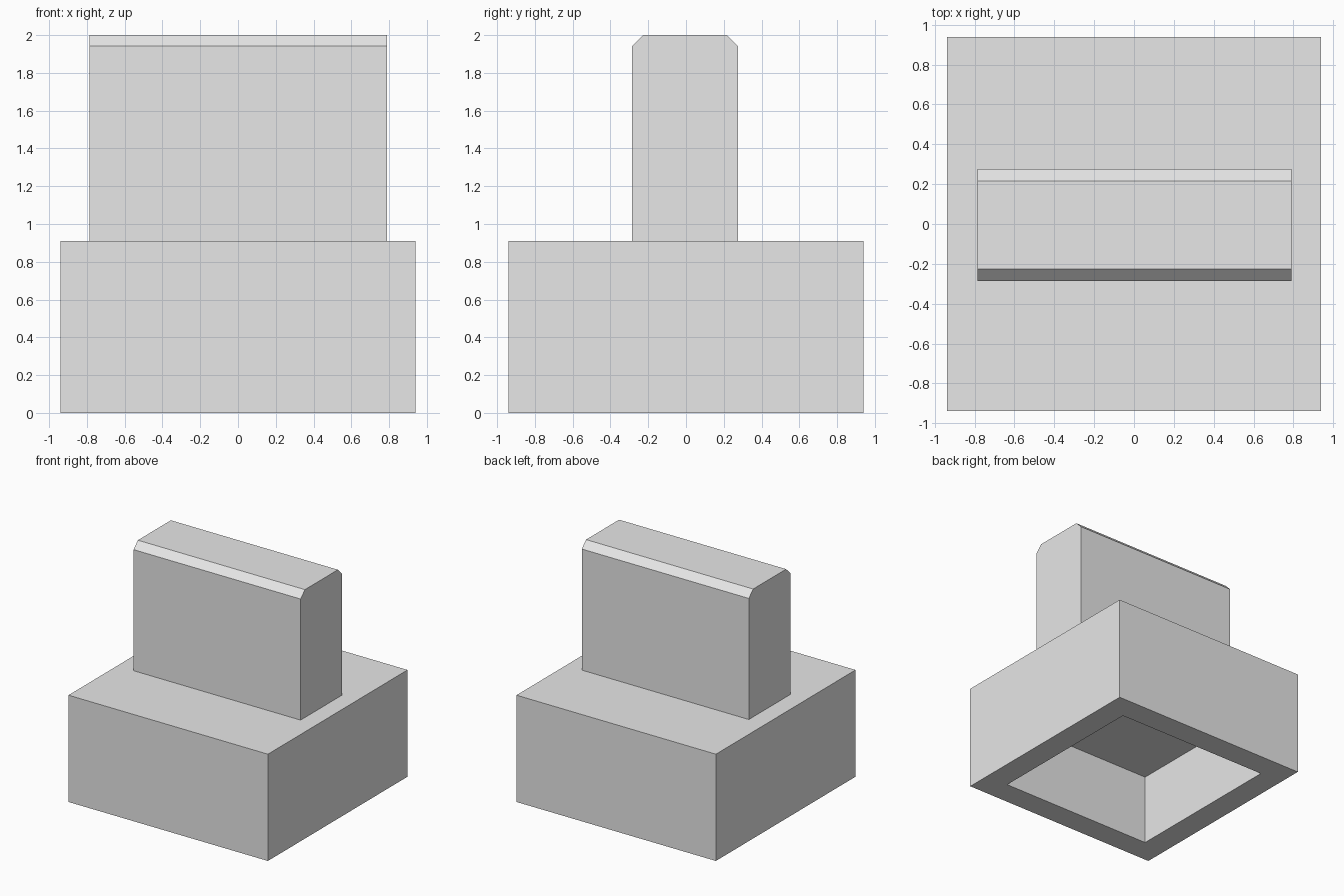
import bpy
import bmesh
from mathutils import Vector

default_cube = bpy.data.objects.get("Cube")
if default_cube:
    bpy.data.objects.remove(default_cube, do_unlink=True)

# Single plain material
GREY = (0.8, 0.8, 0.8, 1.0)
grey = bpy.data.materials.new("light grey")
grey.use_nodes = True
grey.diffuse_color = GREY
grey.node_tree.nodes["Principled BSDF"].inputs["Base Color"].default_value = GREY


def box(low, high):
    """Return a bmesh box spanning two opposite corners."""
    low, high = Vector(low), Vector(high)
    bm = bmesh.new()
    bmesh.ops.create_cube(bm, size=1)
    bmesh.ops.scale(bm, vec=high - low, verts=bm.verts)
    bmesh.ops.translate(bm, vec=(low + high) / 2, verts=bm.verts)
    bm.normal_update()
    return bm


def finish(bm, name):
    """Turn a bmesh into a named, flat-shaded object."""
    bmesh.ops.recalc_face_normals(bm, faces=bm.faces)
    mesh = bpy.data.meshes.new(name)
    bm.to_mesh(mesh)
    bm.free()
    mesh.materials.append(grey)
    obj = bpy.data.objects.new(name, mesh)
    bpy.context.collection.objects.link(obj)
    return obj


HALF = 0.94      # half width of the square base
BASE_TOP = 0.91
WALL = 0.30      # wall thickness around the socket

# Base block with a square socket in the underside
bm = box((-HALF, -HALF, 0), (HALF, HALF, BASE_TOP))
underside = min(bm.faces, key=lambda f: f.calc_center_median().z)
bmesh.ops.inset_region(bm, faces=[underside], thickness=WALL)
socket = bmesh.ops.extrude_face_region(bm, geom=[underside])
roof = [v for v in socket["geom"] if isinstance(v, bmesh.types.BMVert)]
bmesh.ops.translate(bm, vec=(0, 0, BASE_TOP - WALL), verts=roof)
if underside.is_valid:
    bmesh.ops.delete(bm, geom=[underside], context="FACES_ONLY")
finish(bm, "base_block")

# Upright slab with its two long top edges chamfered
bm = box((-0.785, -0.285, BASE_TOP), (0.79, 0.275, 2.0))
long_edges = [e for e in bm.edges
              if all(v.co.z > 1.9 for v in e.verts)
              and abs(e.verts[0].co.x - e.verts[1].co.x) > 1]
bmesh.ops.bevel(bm, geom=long_edges, offset=0.058, segments=1,
                affect="EDGES")
finish(bm, "upright_slab")
